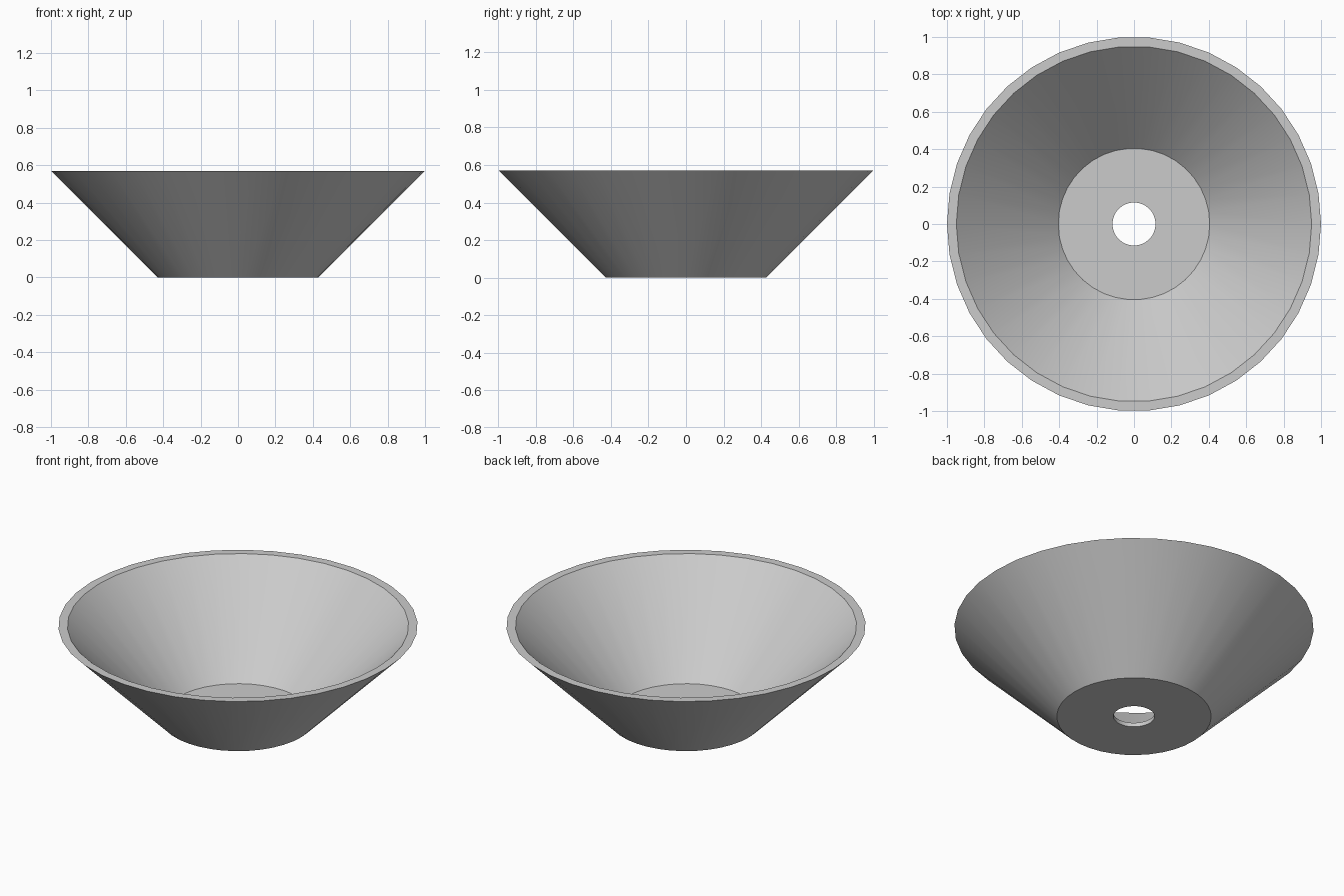
import bpy
import bmesh
import math

SEGMENTS = 38

cube = bpy.data.objects.get("Cube")
if cube:
    bpy.data.objects.remove(cube, do_unlink=True)

# Plain grey material
grey = bpy.data.materials.new("plain grey")
grey.use_nodes = True
colour = (0.6, 0.6, 0.6, 1)
grey.diffuse_color = colour
grey.node_tree.nodes["Principled BSDF"].inputs["Base Color"].default_value = colour


def lathe(name, profile, material):
    """Spin a closed (radius, height) profile around the z axis."""
    bm = bmesh.new()
    rings = []
    for i in range(SEGMENTS):
        a = math.tau * i / SEGMENTS
        rings.append([bm.verts.new((r * math.cos(a), r * math.sin(a), z))
                      for r, z in profile])
    n = len(profile)
    for i in range(SEGMENTS):
        here, there = rings[i], rings[(i + 1) % SEGMENTS]
        for j in range(n):
            k = (j + 1) % n
            bm.faces.new((here[j], there[j], there[k], here[k]))
    bmesh.ops.recalc_face_normals(bm, faces=bm.faces)
    mesh = bpy.data.meshes.new(name)
    bm.to_mesh(mesh)
    bm.free()
    mesh.materials.append(material)
    obj = bpy.data.objects.new(name, mesh)
    bpy.context.collection.objects.link(obj)
    bpy.context.view_layer.objects.active = obj
    obj.select_set(True)
    bpy.ops.object.shade_smooth_by_angle(angle=math.radians(30))
    obj.select_set(False)
    return obj


# Flared bowl: hole edge, underside, outer wall, rim, inner wall, floor
lathe("flared_bowl", [(0.115, 0), (0.43, 0), (1, 0.57),
                      (0.95, 0.57), (0.405, 0.025), (0.115, 0.025)], grey)
